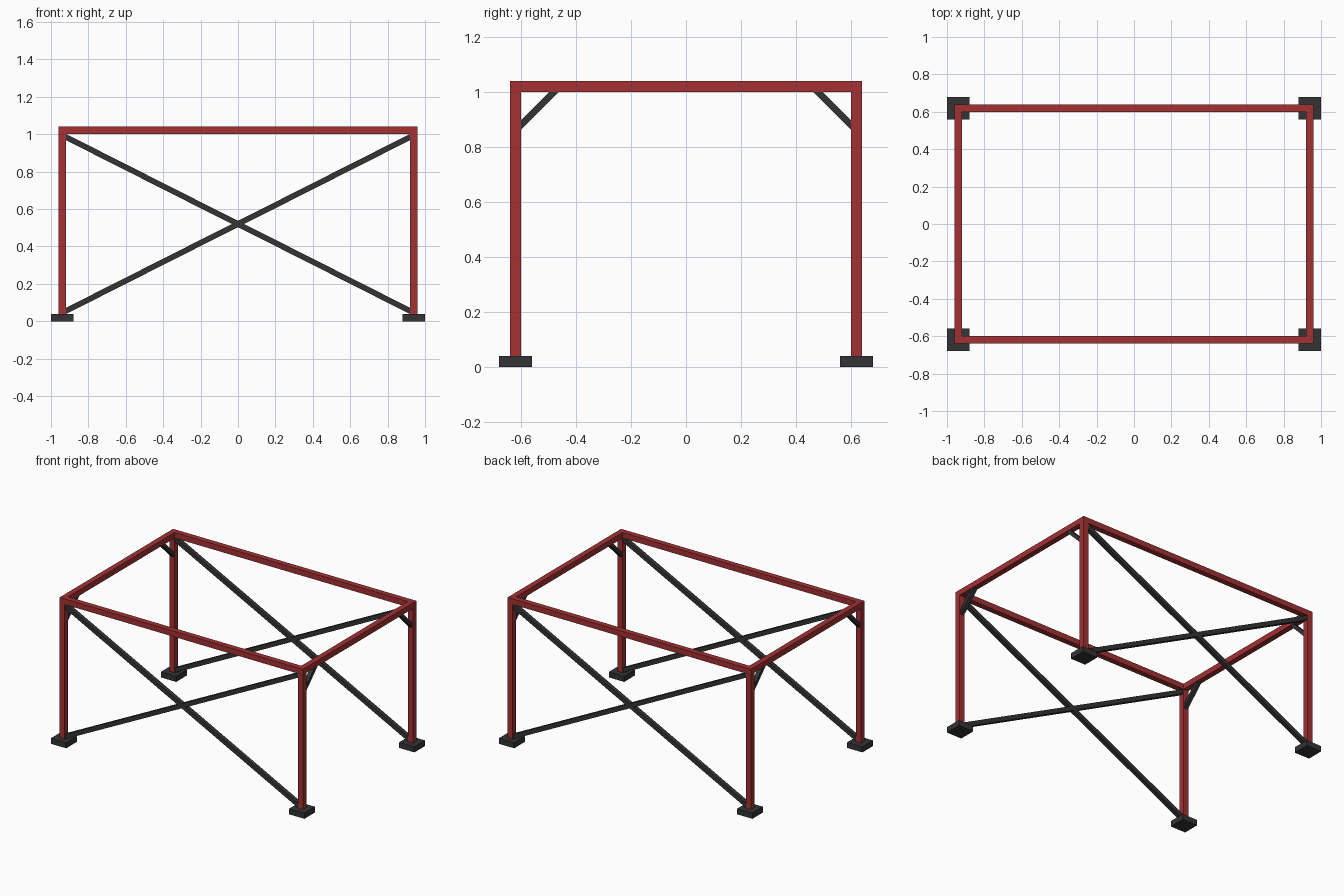
import bpy
from mathutils import Vector

if "Cube" in bpy.data.objects:
    bpy.data.objects.remove(bpy.data.objects["Cube"])


def material(name, color):
    m = bpy.data.materials.new(name)
    m.diffuse_color = (*color, 1)
    m.use_nodes = True
    m.node_tree.nodes["Principled BSDF"].inputs["Base Color"].default_value = m.diffuse_color
    return m


RED = material("red paint", (0.36, 0.031, 0.034))
DARK = material("dark grey", (0.034, 0.034, 0.036))


def box(name, center, size, mat):
    bpy.ops.mesh.primitive_cube_add(size=1, location=center)
    ob = bpy.context.object
    ob.name = name
    for v in ob.data.vertices:
        v.co = Vector(v.co) * Vector(size)
    ob.data.materials.append(mat)
    return ob


def bar(name, a, b, width, thick, mat):
    """Straight bar from a to b; width is horizontal, thick is the other side."""
    a, b = Vector(a), Vector(b)
    ob = box(name, (a + b) / 2, (width, thick, (b - a).length), mat)
    d = (b - a).normalized()
    side = d.cross(Vector((0, 0, 1))).normalized()
    up = d.cross(side)
    rot = ob.rotation_euler.to_matrix()
    rot.col[0], rot.col[1], rot.col[2] = side, up, d
    ob.rotation_euler = rot.to_euler()
    return ob


X, Y, T = 0.94, 0.62, 0.04    # post centres and tube size

for sy, fb in ((-1, "front"), (1, "back")):
    # long top rails
    box(f"{fb}_top_rail", (0, sy * Y, 1.02), (2 * X + T, T, T), RED)
    for sx, lr in ((-1, "left"), (1, "right")):
        # feet and posts
        box(f"{fb}_{lr}_foot", (sx * X, sy * Y, 0.02), (0.12, 0.12, 0.04), DARK)
        box(f"{fb}_{lr}_post", (sx * X, sy * Y, 0.52), (T, T, 0.96), RED)
        # crossing diagonals
        bar(f"{fb}_{lr}_cross_brace", (sx * X, sy * Y, 0.045),
            (-sx * X, sy * Y, 0.995), 0.03, 0.03, DARK)
        # short corner braces under the side rails
        bar(f"{fb}_{lr}_corner_brace", (sx * X, sy * Y, 0.86),
            (sx * X, sy * (Y - 0.16), 1.02), 0.03, 0.025, DARK)

# short top rails between the long ones
for sx, lr in ((-1, "left"), (1, "right")):
    box(f"{lr}_top_rail", (sx * X, 0, 1.02), (T, 2 * Y - T, T), RED)
